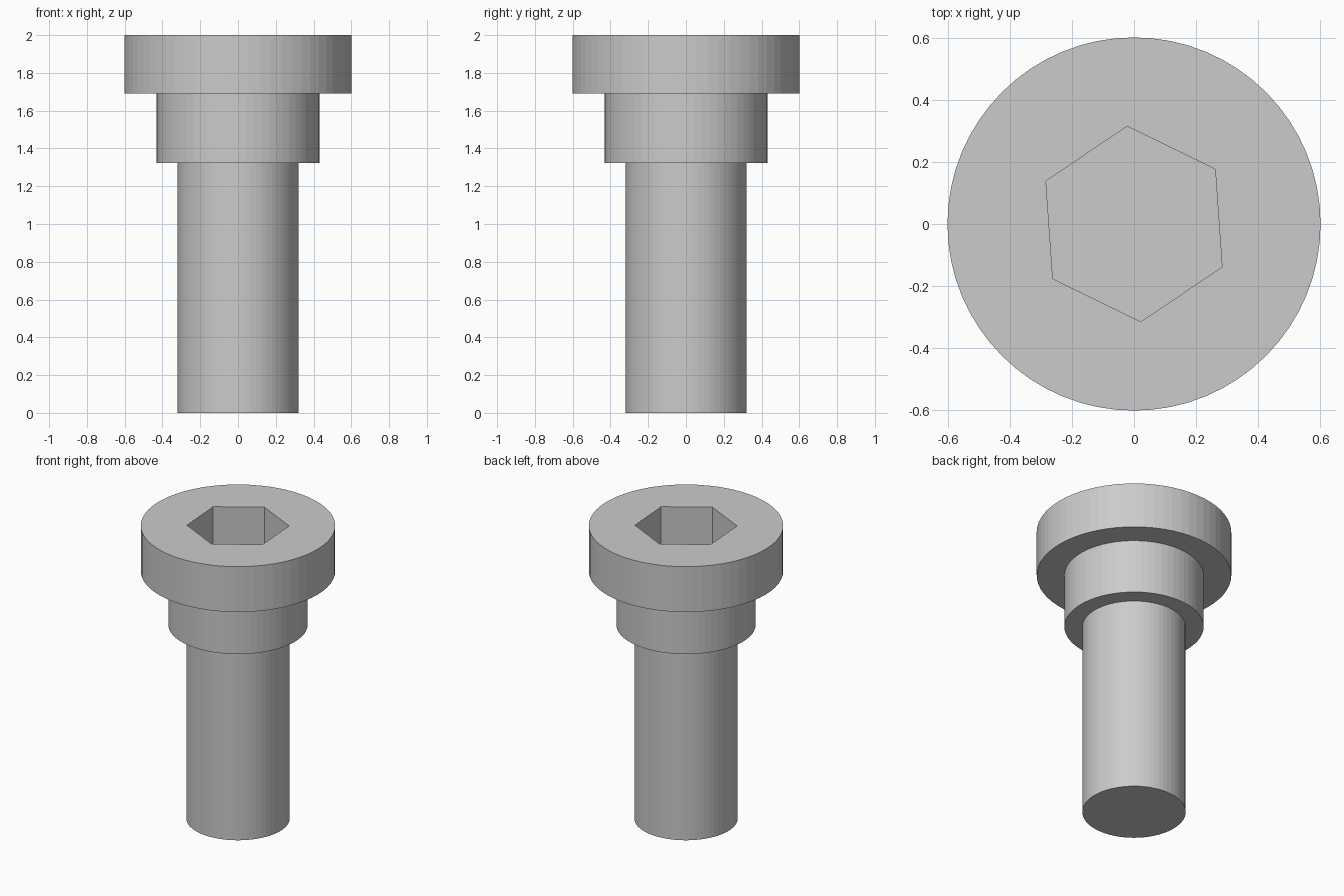
import bpy, bmesh, math
from mathutils import Matrix

if "Cube" in bpy.data.objects:
    bpy.data.objects.remove(bpy.data.objects["Cube"])

SIDES = 64


def make_object(name, bm):
    bmesh.ops.recalc_face_normals(bm, faces=bm.faces)
    mesh = bpy.data.meshes.new(name)
    bm.to_mesh(mesh)
    bm.free()
    obj = bpy.data.objects.new(name, mesh)
    bpy.context.collection.objects.link(obj)
    return obj


def ring(bm, radius, z, sides, phase=0.0):
    return [bm.verts.new((radius * math.cos(phase + math.tau * i / sides),
                          radius * math.sin(phase + math.tau * i / sides), z))
            for i in range(sides)]


def lathe(name, profile, sides, phase=0.0):
    """Closed solid from (radius, z) points, listed bottom to top."""
    bm = bmesh.new()
    rings = [ring(bm, r, z, sides, phase) for r, z in profile]
    for a, b in zip(rings, rings[1:]):
        for i in range(sides):
            j = (i + 1) % sides
            bm.faces.new((a[i], a[j], b[j], b[i]))
    bm.faces.new(rings[0][::-1])
    bm.faces.new(rings[-1])
    return make_object(name, bm)


# Stepped body: shank, shoulder and head
bolt = lathe("shoulder_bolt",
             [(0.32, 0), (0.32, 1.323), (0.431, 1.323), (0.431, 1.69),
              (0.602, 1.69), (0.602, 2.0)], SIDES)

# Hexagonal drive socket, turned slightly off axis
socket = lathe("hex_socket_cutter", [(0.316, 1.69), (0.316, 2.2)], 6,
               math.radians(94))
socket.hide_render = True
socket.hide_set(True)

cut = bolt.modifiers.new("hex_socket", 'BOOLEAN')
cut.operation = 'DIFFERENCE'
cut.solver = 'EXACT'
cut.object = socket
